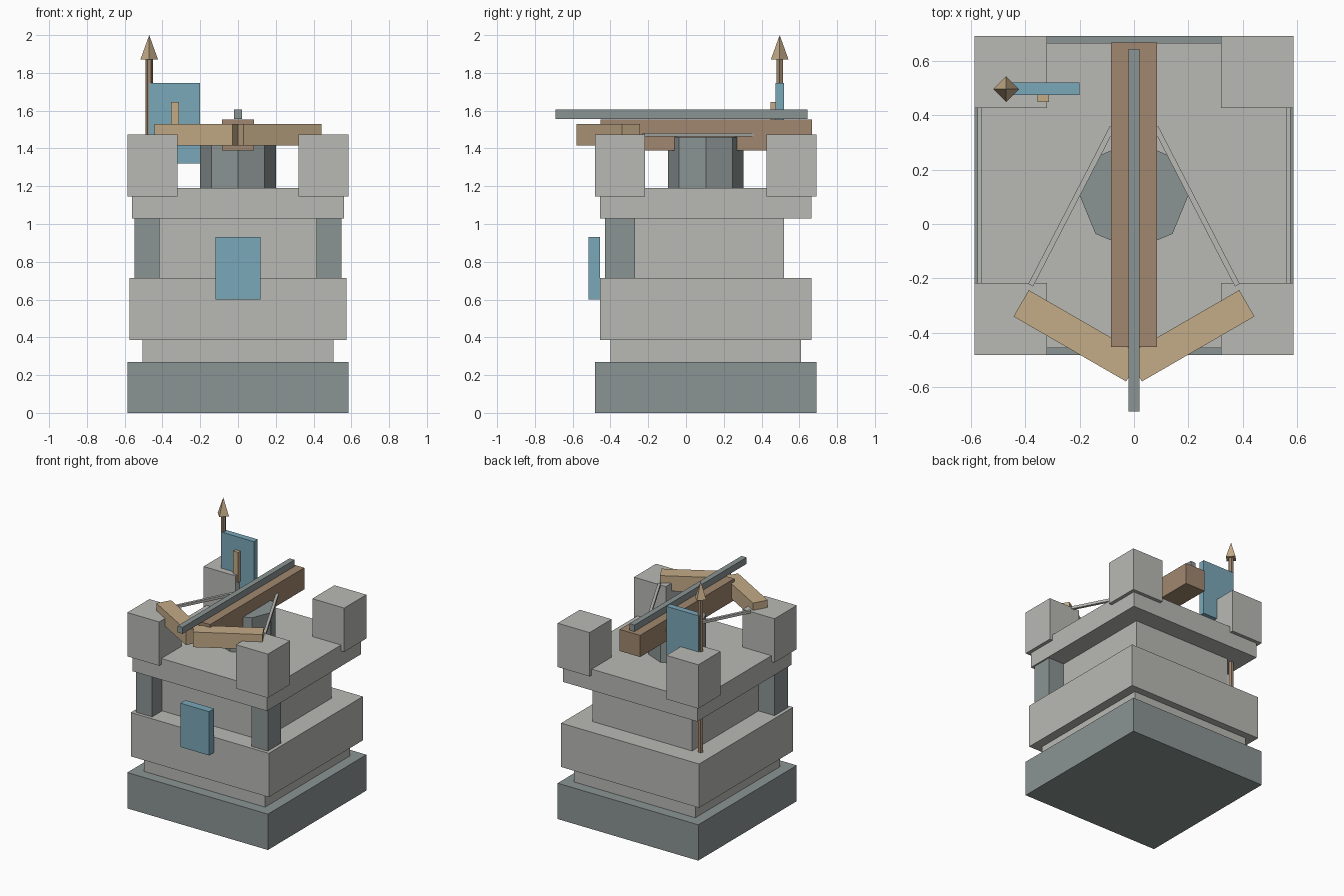
import bpy
import math
from mathutils import Vector

cube = bpy.data.objects.get("Cube")
if cube:
    bpy.data.objects.remove(cube, do_unlink=True)


def material(name, rgb):
    mat = bpy.data.materials.new(name)
    mat.use_nodes = True
    color = (*rgb, 1.0)
    mat.diffuse_color = color
    bsdf = mat.node_tree.nodes["Principled BSDF"]
    bsdf.inputs["Base Color"].default_value = color
    bsdf.inputs["Roughness"].default_value = 0.9
    return mat


STONE = material("pale stone", (0.485, 0.49, 0.46))
SLATE = material("slate grey", (0.26, 0.30, 0.295))
BLUE = material("banner blue", (0.195, 0.387, 0.485))
TAN = material("light wood", (0.55, 0.41, 0.245))
BROWN = material("brown wood", (0.352, 0.242, 0.156))


def finish(name, mat):
    ob = bpy.context.object
    ob.name = name
    ob.data.materials.append(mat)
    return ob


def block(name, mat, center, size, angle=0.0):
    """Box given by centre and full size, turned about z."""
    bpy.ops.mesh.primitive_cube_add(size=1, location=center, rotation=(0, 0, angle))
    ob = finish(name, mat)
    ob.scale = size
    return ob


def span(name, mat, x, y, z):
    """Box given by its ranges along each axis."""
    ranges = (x, y, z)
    return block(name, mat, [(a + b) / 2 for a, b in ranges], [b - a for a, b in ranges])


def prism(name, mat, sides, radius, base, height, top_radius=None):
    """Upright prism or cone with a corner on the x axis."""
    x, y, z = base
    bpy.ops.mesh.primitive_cone_add(
        vertices=sides, radius1=radius,
        radius2=radius if top_radius is None else top_radius,
        depth=height, location=(x, y, z + height / 2), rotation=(0, 0, math.pi / 2))
    return finish(name, mat)


# Stacked square tower tiers: name, material, half width, half depth, bottom, top
MID_Y = 0.105
tiers = [
    ("foundation", SLATE, 0.586, 0.586, 0.0, 0.27),
    ("lower_step", STONE, 0.505, 0.505, 0.27, 0.385),
    ("lower_wall", STONE, 0.575, 0.56, 0.385, 0.715),
    ("tower_core", STONE, 0.415, 0.415, 0.715, 1.03),
    ("battlement_floor", STONE, 0.56, 0.56, 1.03, 1.19),
]
for name, mat, hx, hy, low, high in tiers:
    span(name, mat, (-hx, hx), (MID_Y - hy, MID_Y + hy), (low, high))

# Corner merlons and the two front pillars
for side, sx in (("left", 1), ("right", -1)):
    for end, sy in (("back", 1), ("front", -1)):
        block(f"merlon_{end}_{side}", STONE,
              (sx * 0.453, MID_Y + sy * 0.454, 1.31), (0.266, 0.264, 0.33))
    block(f"front_pillar_{side}", SLATE, (sx * 0.482, -0.35, 0.8725), (0.134, 0.16, 0.315))

# Front plaque
span("front_plaque", BLUE, (-0.12, 0.12), (-0.515, -0.455), (0.60, 0.93))

# Bolt thrower: pedestal, stock and bolt rail
prism("pedestal", SLATE, 8, 0.2, (0, MID_Y, 1.19), 0.27)
span("stock", BROWN, (-0.085, 0.085), (-0.453, 0.667), (1.39, 1.553))
span("bolt_rail", SLATE, (-0.021, 0.021), (-0.69, 0.643), (1.556, 1.605))

# Bow arms and strings
for side, sx in (("left", 1), ("right", -1)):
    block(f"bow_arm_{side}", TAN, (sx * 0.208, -0.411, 1.473),
          (0.478, 0.112, 0.114), sx * math.radians(30))
    tip, nock = Vector((sx * 0.38, -0.225, 1.474)), Vector((sx * 0.08, 0.355, 1.472))
    run = nock - tip
    block(f"bow_string_{side}", STONE, (tip + nock) / 2,
          (run.length, 0.02, 0.02), math.atan2(run.y, run.x))

# Banner on its pole
POLE = (-0.47, 0.496)
prism("banner_pole", BROWN, 6, 0.019, (*POLE, 0.715), 1.16)
prism("pole_tip", TAN, 4, 0.047, (*POLE, 1.87), 0.13, 0.0)
span("banner", BLUE, (-0.47, -0.2), (0.474, 0.52), (1.32, 1.747))
span("banner_emblem", TAN, (-0.354, -0.312), (0.448, 0.474), (1.417, 1.646))
